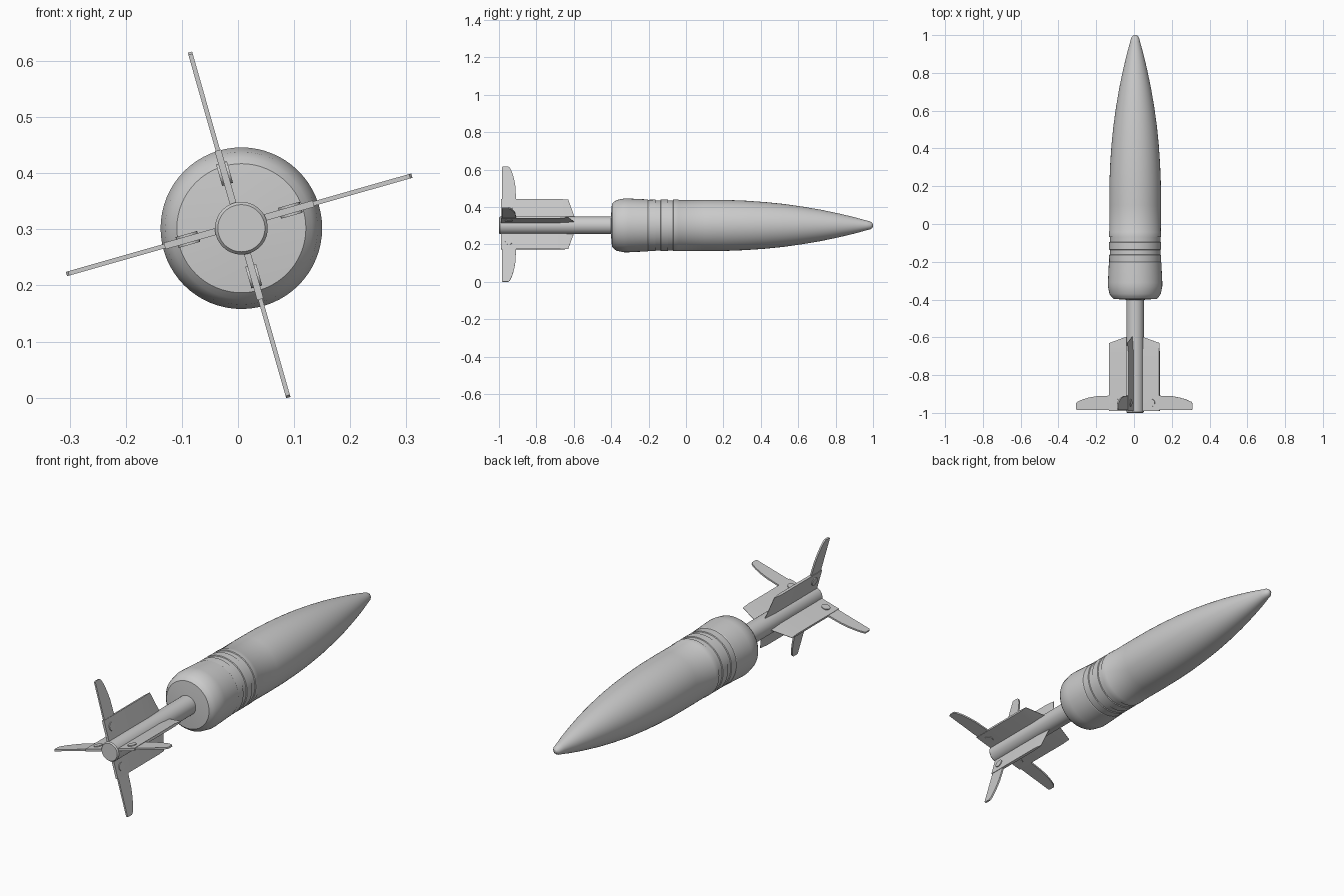
import bpy, bmesh
from math import cos, sin, pi, radians
from mathutils import Matrix, Vector

if "Cube" in bpy.data.objects:
    bpy.data.objects.remove(bpy.data.objects["Cube"])

BODY_X, BODY_Z = 0.006, 0.302
FIN_X, FIN_Z = 0.002, 0.308


def finish(name, bm, angle=30):
    bmesh.ops.recalc_face_normals(bm, faces=bm.faces)
    me = bpy.data.meshes.new(name)
    bm.to_mesh(me)
    bm.free()
    ob = bpy.data.objects.new(name, me)
    bpy.context.collection.objects.link(ob)
    bpy.ops.object.select_all(action='DESELECT')
    ob.select_set(True)
    bpy.context.view_layer.objects.active = ob
    bpy.ops.object.shade_smooth_by_angle(angle=radians(angle))
    return ob


def loft(bm, rings):
    """Join rings of points into a closed skin with end caps."""
    vs = [[bm.verts.new(p) for p in ring] for ring in rings]
    n = len(vs[0])
    for a, b in zip(vs, vs[1:]):
        for i in range(n):
            j = (i + 1) % n
            bm.faces.new((a[i], a[j], b[j], b[i]))
    bm.faces.new(vs[0])
    bm.faces.new(vs[-1])


def lathe(name, profile, n=64):
    """Turn (y, radius) points around the long axis."""
    bm = bmesh.new()
    loft(bm, [[(BODY_X + r * cos(2 * pi * i / n), y, BODY_Z + r * sin(2 * pi * i / n))
               for i in range(n)] for y, r in profile])
    return finish(name, bm)


# Shell body: boat tail, grooved bands and ogive nose
profile = [(-0.402, 0.04), (-0.396, 0.115), (-0.385, 0.126), (-0.37, 0.136),
           (-0.33, 0.144), (-0.31, 0.144), (-0.25, 0.141), (-0.205, 0.139), (-0.202, 0.137)]
for a, b in ((-0.162, -0.137), (-0.095, -0.07)):
    profile += [(a - 0.002, 0.138), (a, 0.134), (b, 0.134), (b + 0.002, 0.138)]
profile += [(-0.042, 0.138), (-0.038, 0.136), (0.1, 0.137), (0.22, 0.136), (0.32, 0.132),
            (0.42, 0.125), (0.52, 0.115), (0.62, 0.101), (0.72, 0.084), (0.82, 0.063),
            (0.9, 0.044), (0.965, 0.026), (0.985, 0.021), (0.995, 0.014), (1.0, 0.006)]
lathe("shell_body", profile)

# Tail boom with chamfered end
lathe("tail_boom", [(-1.0, 0.042), (-0.994, 0.047), (-0.38, 0.047)], 48)

for k in range(4):
    turn = Matrix.Translation((FIN_X, 0, FIN_Z)) @ Matrix.Rotation(-radians(15.9 + 90 * k), 4, 'Y')

    # Fin root plate with wedge leading edge
    bm = bmesh.new()
    rings = []
    for y0, y1, t in ((-0.99, -0.99, 0.006), (-0.675, -0.675, 0.006), (-0.592, -0.63, 0.001)):
        rings.append([(0.03, y0, -t), (0.138, y1, -t), (0.138, y1, t), (0.03, y0, t)])
    loft(bm, rings)
    bm.transform(turn)
    finish(f"fin_plate_{k + 1}", bm)

    # Folding blade with curved, swept tip
    bm = bmesh.new()
    outline = [(0.05, -0.984), (0.316, -0.984), (0.32, -0.978), (0.32, -0.95), (0.312, -0.941),
               (0.285, -0.929), (0.25, -0.919), (0.21, -0.912), (0.14, -0.909), (0.05, -0.909)]
    loft(bm, [[(r, y, t) for r, y in outline] for t in (-0.004, 0.004)])
    bm.transform(turn)
    finish(f"fin_blade_{k + 1}", bm)

    # Pivot pin through the plate
    bm = bmesh.new()
    bmesh.ops.create_cone(bm, cap_ends=True, segments=24, radius1=0.02, radius2=0.02, depth=0.02,
                          matrix=Matrix.Translation(Vector((0.095, -0.947, 0))))
    bm.transform(turn)
    finish(f"pivot_pin_{k + 1}", bm)
